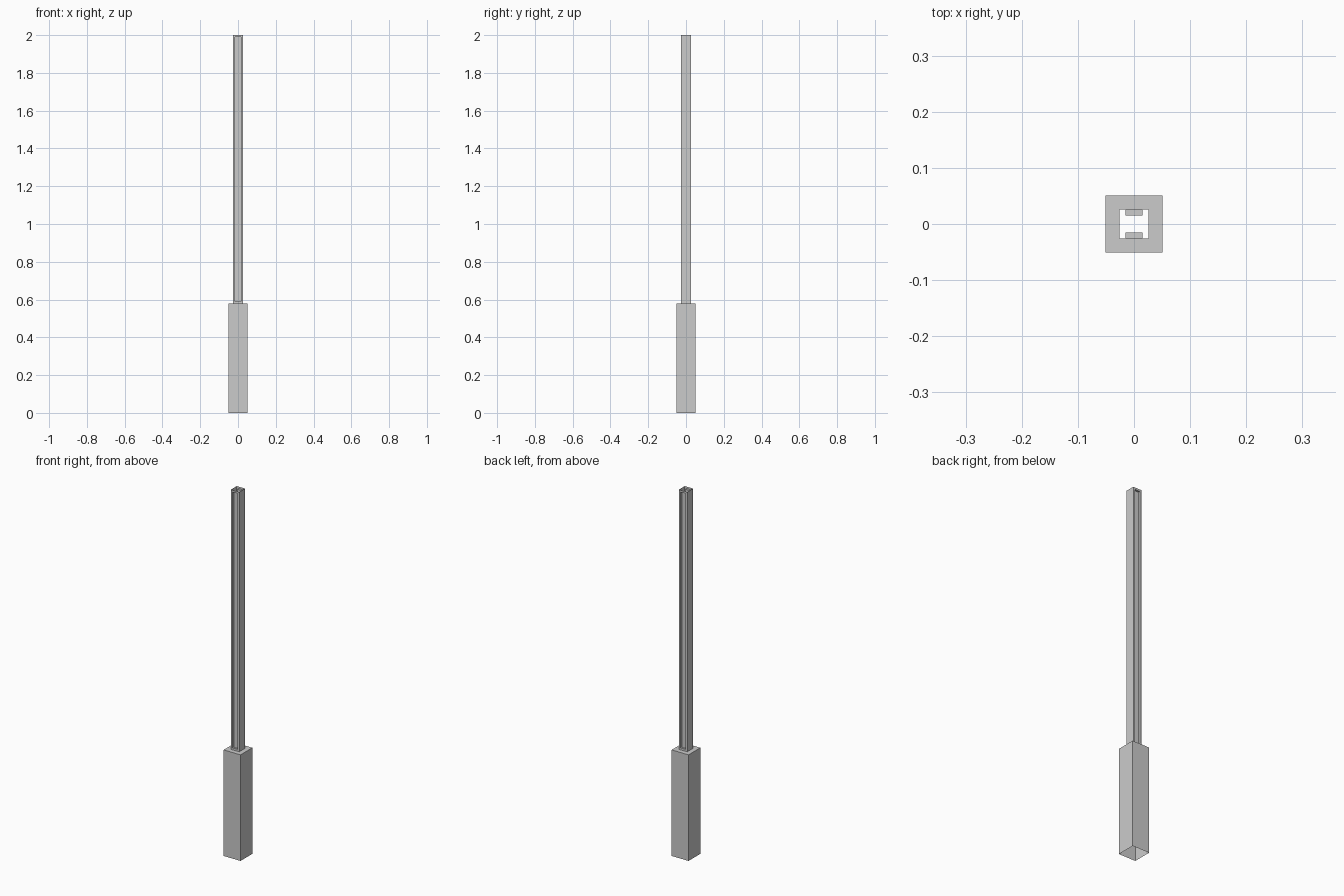
import bpy, bmesh

if "Cube" in bpy.data.objects:
    bpy.data.objects.remove(bpy.data.objects["Cube"])

BASE_HALF = 0.051    # half width of the base sleeve
POST_HALF = 0.0255   # half width of the post
BASE_TOP = 0.58
TOP = 2.0
RIM = 0.0105         # rim around each recess
DEPTH = 0.0105       # recess depth


def square(bm, half, z):
    return [bm.verts.new((x * half, y * half, z))
            for x, y in ((-1, -1), (1, -1), (1, 1), (-1, 1))]


def bridge(bm, a, b):
    return [bm.faces.new((a[i], a[(i + 1) % 4], b[(i + 1) % 4], b[i]))
            for i in range(4)]


def finish(bm, name):
    bm.normal_update()
    mesh = bpy.data.meshes.new(name)
    bm.to_mesh(mesh)
    bm.free()
    obj = bpy.data.objects.new(name, mesh)
    bpy.context.collection.objects.link(obj)


# Base sleeve: open below, top shoulder with a hole for the hollow post
bm = bmesh.new()
bottom = square(bm, BASE_HALF, 0)
shoulder = square(bm, BASE_HALF, BASE_TOP)
bridge(bm, bottom, shoulder)
bridge(bm, shoulder, square(bm, POST_HALF, BASE_TOP))
finish(bm, "base_sleeve")

# Post: open tube with a long framed recess in the front and back
bm = bmesh.new()
sides = bridge(bm, square(bm, POST_HALF, BASE_TOP), square(bm, POST_HALF, TOP))
bm.normal_update()
for panel, sign in ((sides[0], 1), (sides[2], -1)):
    bmesh.ops.inset_region(bm, faces=[panel], thickness=RIM,
                           use_boundary=True, use_even_offset=True)
    floor = bmesh.ops.extrude_discrete_faces(bm, faces=[panel])["faces"][0]
    bmesh.ops.translate(bm, verts=floor.verts, vec=(0, sign * DEPTH, 0))
finish(bm, "post")
